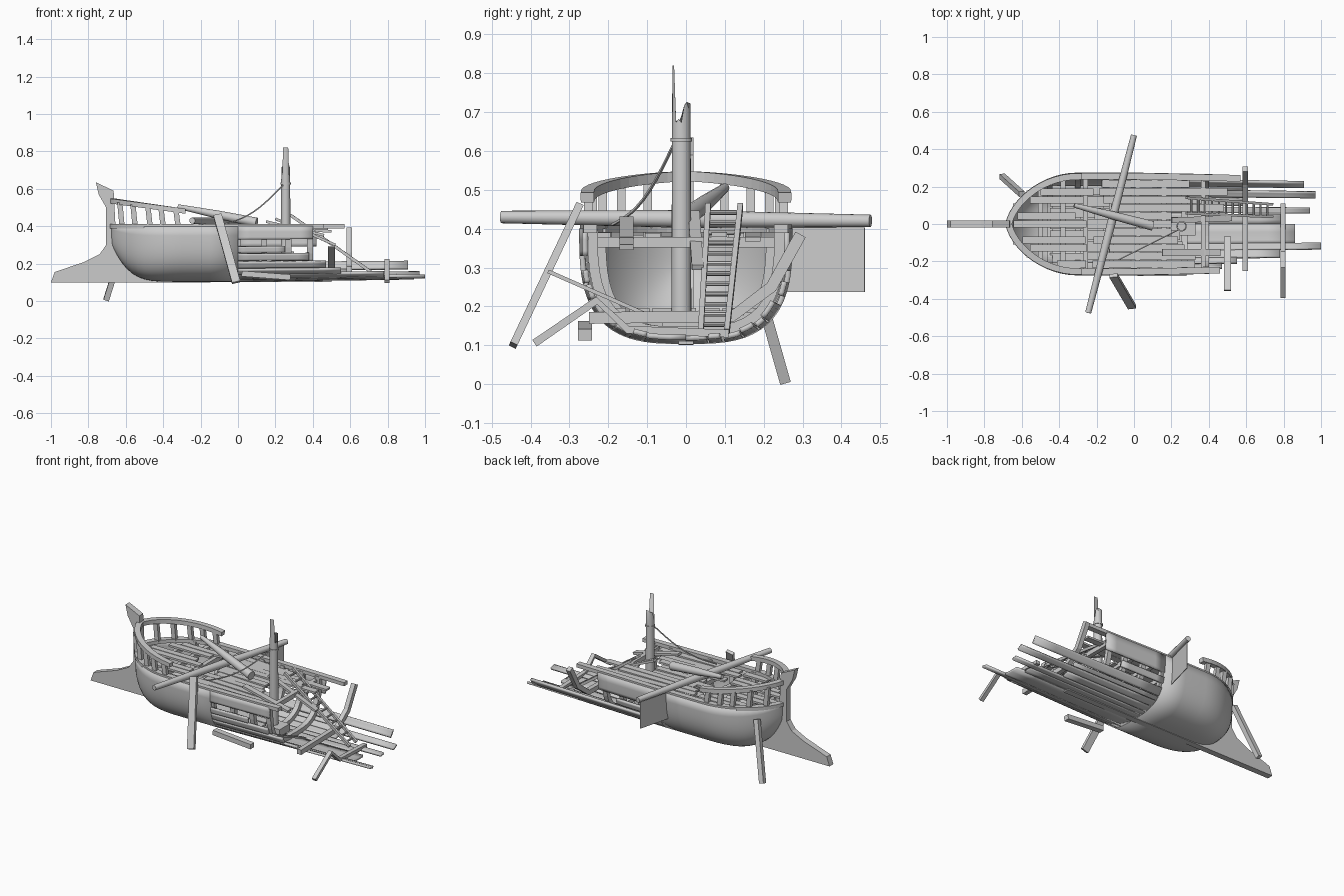
import bpy, bmesh, math, random
from mathutils import Vector as V

if "Cube" in bpy.data.objects:
    bpy.data.objects.remove(bpy.data.objects["Cube"])

random.seed(4)
H = math.pi / 2
X, Z = V((1, 0, 0)), V((0, 0, 1))


def make(name, verts, faces, smooth=False):
    me = bpy.data.meshes.new(name)
    bm = bmesh.new()
    vs = [bm.verts.new(v) for v in verts]
    for f in faces:
        bm.faces.new([vs[i] for i in f])
    bmesh.ops.recalc_face_normals(bm, faces=bm.faces)
    bm.to_mesh(me)
    bm.free()
    ob = bpy.data.objects.new(name, me)
    bpy.context.collection.objects.link(ob)
    if smooth:
        bpy.ops.object.select_all(action='DESELECT')
        ob.select_set(True)
        bpy.context.view_layer.objects.active = ob
        bpy.ops.object.shade_smooth_by_angle(angle=math.radians(35))
    return ob


def loft(name, rings, smooth=False):
    """Closed rings joined into a capped tube."""
    n, k = len(rings[0]), len(rings)
    faces = [(i*n+j, i*n+(j+1) % n, (i+1)*n+(j+1) % n, (i+1)*n+j) for i in range(k-1) for j in range(n)]
    faces += [tuple(range(n)), tuple(range((k-1)*n, k*n))]
    return make(name, [v for r in rings for v in r], faces, smooth)


def sweep(name, pts, w, h, up=Z):
    """Rectangular timber along a path; h is measured along up."""
    pts = [V(p) for p in pts]
    rings = []
    for i, p in enumerate(pts):
        t = (pts[min(i+1, len(pts)-1)] - pts[max(i-1, 0)]).normalized()
        s = t.cross(up).normalized()
        u = s.cross(t)
        rings.append([p + s*a*w/2 + u*b*h/2 for a, b in ((-1, -1), (1, -1), (1, 1), (-1, 1))])
    return loft(name, rings)


def spar(name, a, b, r1, rm, r2, n=16):
    a, b = V(a), V(b)
    t = (b-a).normalized()
    s = t.cross(X if abs(t.z) > .9 else Z).normalized()
    u = s.cross(t)
    rings = []
    for f, r in ((0, r1), (.5, rm), (1, r2)):
        rings.append([a.lerp(b, f) + (s*math.cos(2*math.pi*j/n) + u*math.sin(2*math.pi*j/n))*r for j in range(n)])
    return loft(name, rings, True)


# hull form: station x, girth angle a (-H port rail .. 0 keel .. H other rail)
def width(x):
    if x < -.3:
        u = min(1, (-.3-x)/.37)
        return .008 + .26*(1-u*u)**.65
    return .268 - .02*max(0, x)


def hull(x, a, inset=0):
    u = max(0, min(1, (-.3-x)/.37))
    zb = .11 + .2*u**4.4 + .012*max(0, x) + inset
    w = max(.004, width(x)-inset)
    y = math.copysign(w*abs(math.sin(a))**.645, a)
    return V((x, y, zb + (.4-zb)*(1-max(0, math.cos(a))**.645)))


def skin(name, xs, a0, a1, n):
    k = n+1
    vs = [hull(x, a0+(a1-a0)*j/n) for x in xs for j in range(k)]
    fs = [(i*k+j, i*k+j+1, (i+1)*k+j+1, (i+1)*k+j) for i in range(len(xs)-1) for j in range(n)]
    ob = make(name, vs, fs, True)
    m = ob.modifiers.new("thickness", 'SOLIDIFY')
    m.thickness, m.offset = .014, 0


bow = [-.3 - .37*math.sin(H*i/14) for i in range(14, 0, -1)]
skin("hull_shell", bow + [-.3, -.15, 0], -H, H, 48)

# broken strakes running aft
port = [(0, .25, .86), (.25, .4, 1), (.4, .62, .78), (.62, .8, .55), (.85, 1.03, .47),
        (1.06, 1.22, .38), (1.24, 1.355, .25), (1.46, H, .4)]
star = [(0, .09, .8), (.1, .2, .94), (.22, .4, .6), (.42, .6, .97), (.62, .74, .6),
        (.76, 1.0, .91), (1.1, 1.25, .3), (1.35, H, .42)]
for side, rows in ((-1, port), (1, star)):
    for a0, a1, x1 in rows:
        skin("broken_strake", [x1*i/6 for i in range(7)], side*a0, side*a1, 4)

# ribs
for x in (-.45, -.3, -.15, 0, .14, .27, .385):
    sweep("rib", [hull(x, -H+2*H*i/24, .02) for i in range(25)], .026, .03, X)

# gunwale caps
for s, x1 in ((-1, .46), (1, .57)):
    path = [(x, s*max(.01, width(x)-.012), .4) for x in bow + [-.3, 0, x1]]
    sweep("gunwale", path, .035, .022)

# keel, ram and stem post
prof = [(-1, .1), (-.4, .1), (.5, .102), (.5, .116), (-.4, .13), (-.58, .25), (-.655, .4), (-.665, .59),
        (-.76, .635), (-.745, .57), (-.705, .5), (-.705, .3), (-.74, .25), (-.82, .21), (-.98, .155)]
loft("keel_ram_stem", [[(x, y, z) for x, z in prof] for y in (-.019, .019)])

# bow rail and stanchions
for s in (-1, 1):
    rx = [x for x in bow if x < -.32] + [-.28]
    rz = lambda x: .48 + .055*((-.28-x)/.39)
    sweep("bow_rail", [(x, s*max(.005, width(x)-.014), rz(x)) for x in rx], .034, .026)
    for x in (-.62, -.55, -.47, -.4, -.32):
        y = s*(width(x)-.016)
        sweep("stanchion", [(x, y, .4), (x-.012, y, rz(x))], .022, .028, X)

# deck beams and broken deck planks
for x in (-.5, -.38, -.26, -.12, .02, .16, .37):
    y = width(x)-.01
    sweep("deck_beam", [(x, -y, .365), (x, y, .365)], .026, .028)
for r in range(11):
    y = -.215 + .043*r
    x0 = -.3 - .37*max(0, 1-((abs(y)+.03)/.268)**1.54)**.5 + .02
    mid = -.2 + random.uniform(-.06, .1)
    if r % 3 != 1:
        sweep("bow_deck_plank", [(x0, y, .385), (mid-random.uniform(.02, .15), y, .385)], .038, .012)
    end = random.uniform(.2, .52) if abs(y) > .05 else .2
    sweep("deck_plank", [(mid, y, .386), (end, y, .386 - random.uniform(0, .015))], .04, .012)
# lower deck planks
for r in range(7):
    y = -.18 + .06*r
    sweep("lower_deck_plank", [(-.45, y, .19), (random.uniform(-.05, .3), y, .19)], .052, .012)

# splintered mast with band
n = 20
mx, my = .255, -.012
circ = [(math.cos(2*math.pi*j/n), math.sin(2*math.pi*j/n)) for j in range(n)]
rings = [[(mx+r*c, my+r*s, z) for c, s in circ] for z, r in ((.12, .026), (.64, .024))]
rings.append([(mx+.023*c, my+.023*s, .82 if s < -.7 else (.71 if s > .2 else .67) + random.uniform(0, .02))
              for c, s in circ])
loft("broken_mast", rings, True)
spar("mast_band", (mx, my, .624), (mx, my, .634), .028, .028, .028, 20)
sweep("mast_step", [(.19, my, .14), (.33, my, .14)], .1, .05)

# fallen yard and spar
spar("fallen_yard", (-.245, -.475, .43), (0, .475, .42), .016, .023, .016)
spar("fallen_spar", (-.32, .1, .505), (.1, -.01, .42), .012, .022, .026)

# rope from the mast
a, b = V((.24, -.03, .62)), V((-.08, -.19, .41))
sweep("rope", [a.lerp(b, i/10) - Z*.04*math.sin(math.pi*i/10) for i in range(11)], .006, .006)

# hanging sail scrap under the yard
sweep("sail_scrap", [(-.058, .26, .32), (-.006, .46, .32)], .004, .165)

# ladder from deck to wreck floor
lad = [(V((.28, y0, .46)), V((.74, y1, .135))) for y0, y1 in ((.057, .038), (.14, .105))]
for p, q in lad:
    sweep("ladder_rail", [p, q], .014, .016)
for i in range(12):
    f = (i+.7)/12.4
    spar("ladder_rung", lad[0][0].lerp(lad[0][1], f), lad[1][0].lerp(lad[1][1], f), .006, .006, .006, 8)

# leaning and loose planks
for p, q, w, h, up in [
        ((-.11, -.275, .46), (-.01, -.445, .1), .02, .045, X),
        ((-.6, .16, .34), (-.705, .255, .006), .028, .03, X),
        ((.02, -.26, .147), (.28, -.26, .127), .035, .03, Z),
        ((.5, -.355, .29), (.5, -.07, .165), .01, .036, X),
        ((.15, -.153, .425), (.46, -.153, .352), .036, .014, Z),
        ((.2, .02, .44), (.52, .03, .3), .03, .014, Z)]:
    sweep("loose_plank", [p, q], w, h, up)

# fallen rib pieces
sweep("fallen_rib", [(.595, .295, .385), (.595, .22, .25), (.595, .12, .175), (.595, -.25, .17)], .03, .028, X)
sweep("fallen_rib_aft", [(.797, -.39, .105), (.797, -.23, .215), (.797, -.15, .14), (.797, .11, .13)], .02, .026, X)
